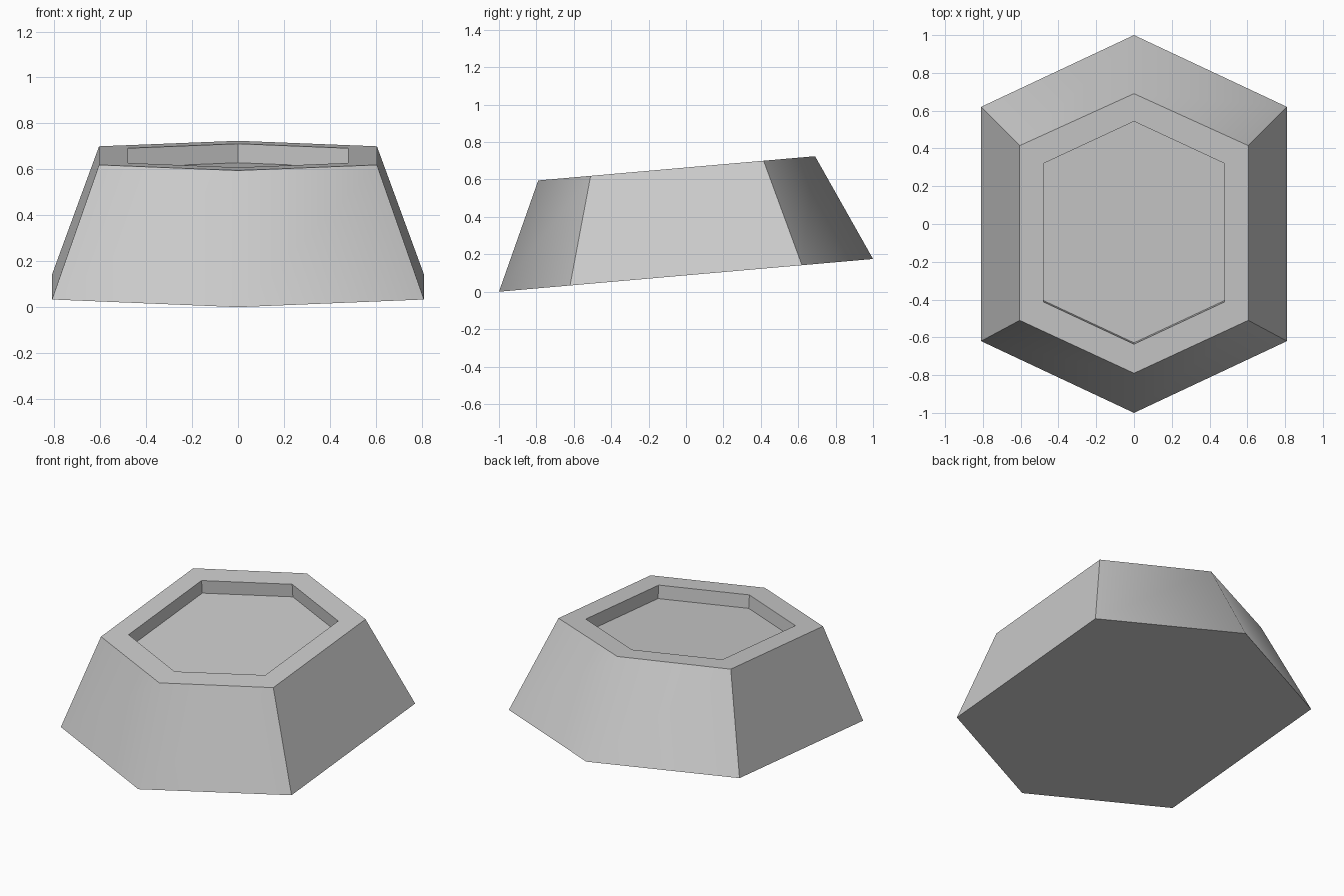
import bpy
import bmesh
import math

cube = bpy.data.objects.get("Cube")
if cube:
    bpy.data.objects.remove(cube, do_unlink=True)

TILT = math.radians(5)
POCKET_DEPTH = 0.083

# Single grey material
grey = bpy.data.materials.new("plain_grey")
grey.use_nodes = True
colour = (0.6, 0.6, 0.6, 1)
grey.diffuse_color = colour
grey.node_tree.nodes["Principled BSDF"].inputs["Base Color"].default_value = colour

bm = bmesh.new()


def hexagon(half_width, back_tip, back_side, front_side, front_tip, height):
    """Pointed hexagon ring lying on a plane tilted up towards the back."""
    w = half_width
    outline = [(0, front_tip), (w, front_side), (w, back_side),
               (0, back_tip), (-w, back_side), (-w, front_side)]
    return [bm.verts.new((x, y, height + y * math.tan(TILT))) for x, y in outline]


def bridge(lower, upper):
    """Band of quads between two rings."""
    n = len(lower)
    return [bm.faces.new((lower[i], lower[(i + 1) % n], upper[(i + 1) % n], upper[i]))
            for i in range(n)]


# Rings: base, upper rim, pocket mouth and pocket floor
base = hexagon(0.81, 1.0, 0.62, -0.62, -1.0, math.tan(TILT))
rim = hexagon(0.605, 0.69, 0.415, -0.51, -0.79, 0.664)
mouth = hexagon(0.48, 0.543, 0.32, -0.412, -0.636, 0.664)
floor = [bm.verts.new((v.co.x,
                       v.co.y + POCKET_DEPTH * math.sin(TILT),
                       v.co.z - POCKET_DEPTH * math.cos(TILT))) for v in mouth]

# Faces: underside, sloping walls, flat rim, pocket walls and floor
bm.faces.new(base[::-1])
walls = bridge(base, rim)
bridge(rim, mouth)
bridge(mouth, floor)
bm.faces.new(floor)

# Walls blend softly over the front and back tips, every other edge is crisp
for face in walls:
    face.smooth = True
for edge in bm.edges:
    on_tip = all(abs(v.co.x) < 0.001 for v in edge.verts)
    edge.smooth = on_tip and all(f in walls for f in edge.link_faces)

bmesh.ops.recalc_face_normals(bm, faces=bm.faces)
mesh = bpy.data.meshes.new("tilted_hexagonal_base")
bm.to_mesh(mesh)
bm.free()
mesh.materials.append(grey)
body = bpy.data.objects.new("tilted_hexagonal_base", mesh)
bpy.context.collection.objects.link(body)
